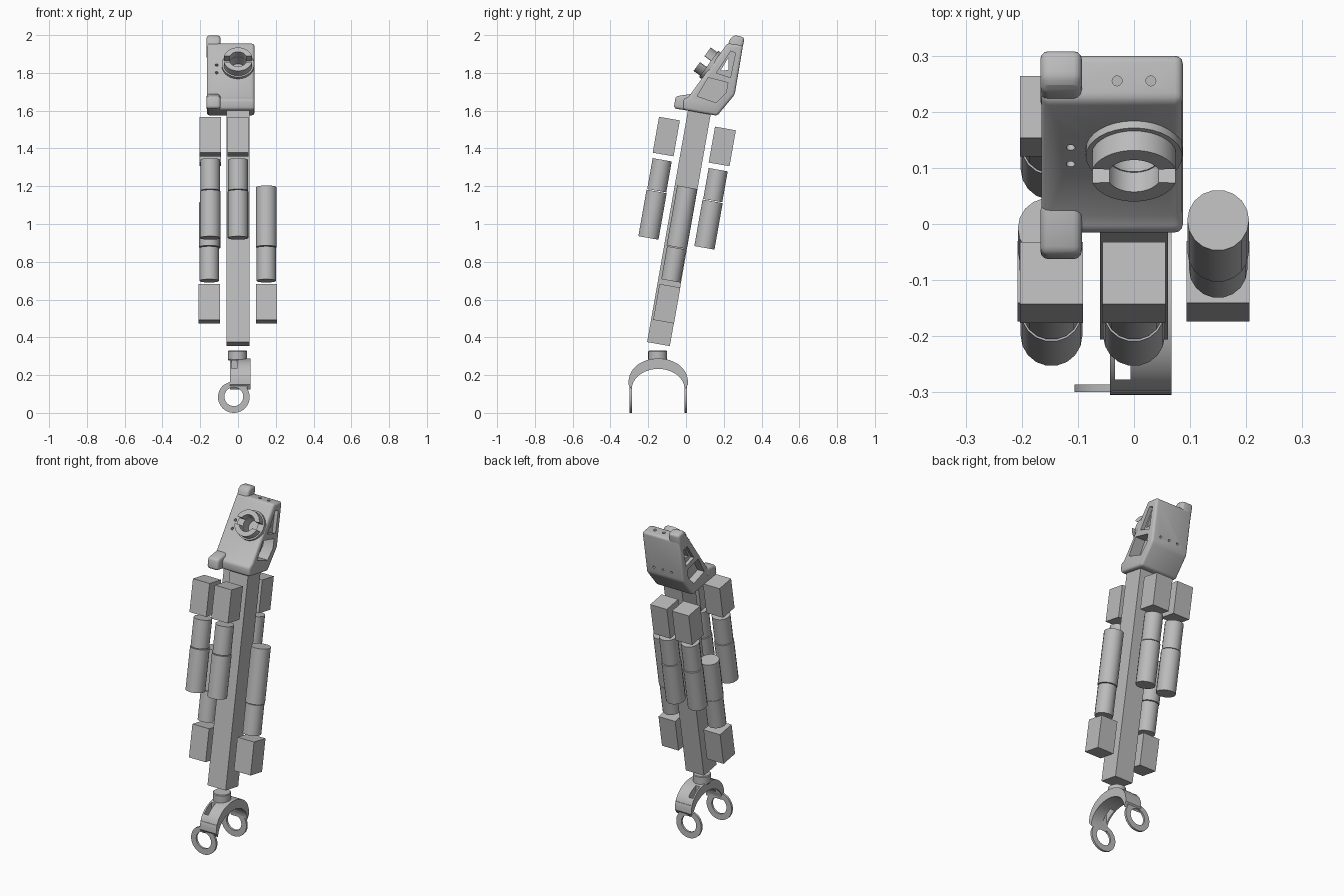
import bpy, bmesh
from math import radians, sin, cos, pi
from mathutils import Matrix

if "Cube" in bpy.data.objects:
    bpy.data.objects.remove(bpy.data.objects["Cube"])

grey = bpy.data.materials.new("satin grey")
grey.use_nodes = True
grey.diffuse_color = (0.5, 0.5, 0.5, 1)
grey.node_tree.nodes["Principled BSDF"].inputs["Base Color"].default_value = (0.5, 0.5, 0.5, 1)

# Frames: leaning assembly, side profile (y, z along x), front profile (x, z along -y)
LEAN = Matrix.Translation((0, -0.21, 0)) @ Matrix.Rotation(radians(-10), 4, 'X')
SIDE = Matrix(((0, 0, 1), (1, 0, 0), (0, 1, 0))).to_4x4()
FRONT = Matrix.Rotation(radians(90), 4, 'X')
at = Matrix.Translation


def prism(name, pts, depth, frame):
    """Extrude a closed outline from 0 to depth along the frame's z axis."""
    bm = bmesh.new()
    face = bm.faces.new([bm.verts.new((x, y, 0)) for x, y in pts])
    top = bmesh.ops.extrude_face_region(bm, geom=[face])["geom"]
    bmesh.ops.translate(bm, vec=(0, 0, depth), verts=[v for v in top if isinstance(v, bmesh.types.BMVert)])
    bmesh.ops.recalc_face_normals(bm, faces=bm.faces)
    bm.transform(frame)
    mesh = bpy.data.meshes.new(name)
    bm.to_mesh(mesh)
    bm.free()
    mesh.materials.append(grey)
    obj = bpy.data.objects.new(name, mesh)
    bpy.context.collection.objects.link(obj)
    return obj


def arc(r, a0, a1, n, cx=0, cy=0):
    return [(cx + r * cos(radians(a0 + (a1 - a0) * i / n)),
             cy + r * sin(radians(a0 + (a1 - a0) * i / n))) for i in range(n + 1)]


def disc(name, r, depth, frame, n=24):
    return prism(name, arc(r, 0, 360, n)[:-1], depth, frame)


def rect(a, b, cx=0, cy=0):
    return [(cx - a, cy - b), (cx + a, cy - b), (cx + a, cy + b), (cx - a, cy + b)]


def apply(obj, mod):
    bpy.context.view_layer.objects.active = obj
    bpy.ops.object.modifier_apply(modifier=mod.name)


def bevel(obj, width, segments=3):
    m = obj.modifiers.new("bevel", 'BEVEL')
    m.width, m.segments, m.limit_method = width, segments, 'ANGLE'
    apply(obj, m)


def cut(obj, *cutters):
    for c in cutters:
        m = obj.modifiers.new("cut", 'BOOLEAN')
        m.operation, m.object, m.solver = 'DIFFERENCE', c, 'EXACT'
        apply(obj, m)
        bpy.data.objects.remove(c)


def smooth(obj):
    bpy.ops.object.select_all(action='DESELECT')
    obj.select_set(True)
    bpy.context.view_layer.objects.active = obj
    bpy.ops.object.shade_smooth_by_angle(angle=radians(35))


# Central beam
prism("beam", rect(0.061, 0.061), 1.25, LEAN @ at((0, 0, 0.37)))


# Actuators: gear block, short motor section and long motor section
def actuator(name, x, w, block, near, split, far):
    prism(name + "_block", rect(0.056, 0.056), 0.193, LEAN @ at((x, w, block - 0.0965)))
    for part, r, a, b in (("_motor_near", 0.052, near, split), ("_motor_far", 0.055, split, far)):
        gap = 0.004 if b > a else -0.004
        smooth(disc(name + part, r, b - a - gap, LEAN @ at((x, w, a)), 18))


for name, w in (("front", -0.15), ("back", 0.151)):
    for side, x in (("center", 0), ("right", -0.147)):
        actuator(f"{name}_{side}", x, w, 1.459, 1.334, 1.164, 0.91)
actuator("left_side", 0.15, 0.006, 0.588, 0.711, 0.892, 1.218)
actuator("right_side", -0.152, 0.006, 0.588, 0.711, 0.892, 1.135)

# Head housing
head = prism("head_housing", [(-0.015, 1.605), (0.165, 1.573), (0.258, 1.685), (0.302, 1.945),
                              (0.22, 1.957), (0.015, 1.675), (-0.015, 1.66)],
             0.252, SIDE @ at((0, 0, -0.165)))
bevel(head, 0.014)
recess = [(0.16, 1.80), (0.237, 1.915), (0.262, 1.905), (0.235, 1.775)]
window = [(0.183, 1.812), (0.224, 1.88), (0.226, 1.815)]
bay = [(0.118, 1.775), (0.222, 1.748), (0.212, 1.695), (0.16, 1.642), (0.06, 1.677)]
COLLAR = at((0, 0.13, 1.84)) @ Matrix.Rotation(radians(53.7), 4, 'X')
cut(head, prism("cutter", window, 0.5, SIDE @ at((0, 0, -0.25))),
    prism("cutter", recess, 0.1, SIDE @ at((0, 0, 0.065))),
    prism("cutter", bay, 0.1, SIDE @ at((0, 0, 0.02))),
    prism("cutter", recess, 0.1, SIDE @ at((0, 0, -0.245))),
    prism("cutter", bay, 0.1, SIDE @ at((0, 0, -0.22))),
    disc("cutter", 0.046, 0.1, COLLAR @ at((0, 0, -0.05))))
# Screw holes on the front face, the top and the back
for z in (-0.045, 0.005):
    cut(head, disc("cutter", 0.008, 0.1, COLLAR @ at((-0.113, z, -0.04)), 12))
for x in (-0.03, 0.03):
    cut(head, disc("cutter", 0.009, 0.1, at((x, 0.255, 1.93)), 12))
for x in (-0.09, -0.03, 0.03):
    cut(head, disc("cutter", 0.007, 0.06, FRONT @ at((x, 1.73, -0.31)), 12))
smooth(head)

# Corner bosses on the right of the head
for name, outline in (("upper_boss", [(0.2, 1.89), (0.285, 1.87), (0.311, 1.987), (0.26, 2.0), (0.235, 1.985)]),
                      ("lower_boss", [(-0.065, 1.612), (0.03, 1.597), (0.04, 1.69), (-0.015, 1.682), (-0.055, 1.676)])):
    boss = prism(name, outline, 0.074, SIDE @ at((0, 0, -0.167)))
    bevel(boss, 0.015)
    smooth(boss)

# Split clamp collar on the front of the head
base = disc("collar_base", 0.086, 0.03, COLLAR @ at((0, 0, -0.018)), 32)
cut(base, disc("cutter", 0.046, 0.1, COLLAR @ at((0, 0, -0.05))))
smooth(base)
for name, turn in (("upper", 0), ("lower", 180)):
    half = arc(0.077, 16, 164, 18) + arc(0.048, 156, 24, 18)
    smooth(prism(f"collar_{name}_half", half, 0.07,
                 COLLAR @ Matrix.Rotation(radians(turn), 4, 'Z') @ at((0, 0, -0.015))))

# Fork arch with slots
yc = -0.147
outer = [(yc + 0.158 * cos(pi * i / 24), 0.15 + 0.138 * sin(pi * i / 24) ** 0.85) for i in range(25)]
inner = [(yc + 0.14 * cos(pi * i / 24), 0.125 + 0.108 * sin(pi * i / 24)) for i in range(24, -1, -1)]
arch = prism("fork_arch", outer + inner, 0.11, SIDE @ at((0, 0, -0.043)))
for s in (-1, 1):
    cut(arch, prism("cutter", rect(0.014, 0.035, -0.02, yc + s * 0.095), 0.3, at((0, 0, 0.1))))
smooth(arch)

# Fork eyes: thin plates with a round hole
for name, y in (("front", yc - 0.139), ("back", yc + 0.152)):
    outline = arc(0.084, 130, 395, 30, -0.022, 0.084) + [(0.055, 0.155), (0.066, 0.2), (-0.04, 0.2), (-0.042, 0.165)]
    eye = prism(f"{name}_fork_eye", outline, 0.013, FRONT @ at((0, 0, -y)))
    cut(eye, disc("cutter", 0.05, 0.2, FRONT @ at((-0.022, 0.086, -y - 0.1))))
    smooth(eye)

# Fork neck and collar
smooth(disc("fork_neck", 0.036, 0.08, at((0, yc - 0.003, 0.25))))
neck = disc("fork_neck_cap", 0.05, 0.052, at((-0.003, yc - 0.003, 0.278)))
bevel(neck, 0.004, 1)
smooth(neck)
